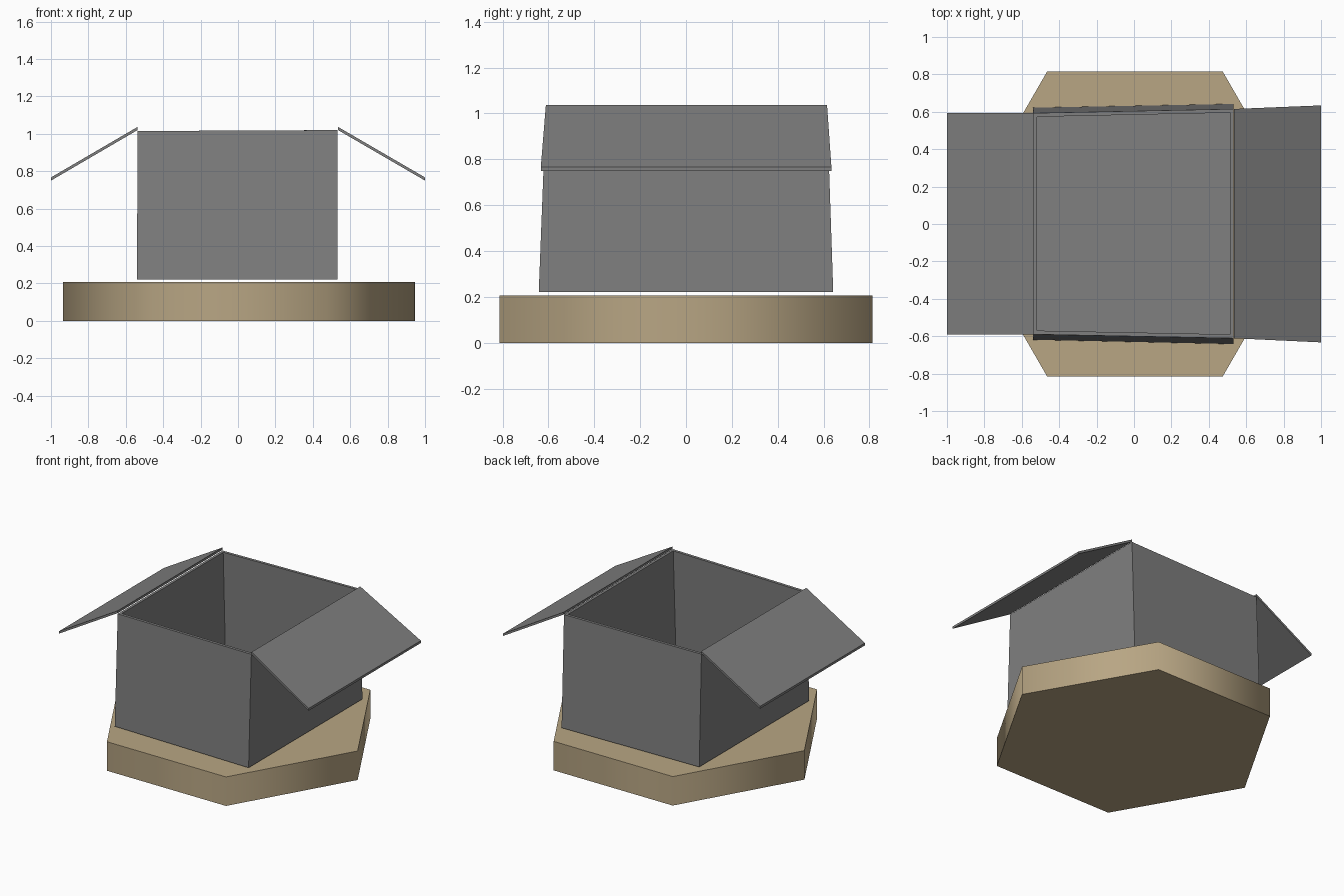
import bpy, math

if "Cube" in bpy.data.objects:
    bpy.data.objects.remove(bpy.data.objects["Cube"])


def paint(obj, name, color):
    mat = bpy.data.materials.get(name) or bpy.data.materials.new(name)
    mat.diffuse_color = (*color, 1)
    mat.use_nodes = True
    mat.node_tree.nodes["Principled BSDF"].inputs["Base Color"].default_value = mat.diffuse_color
    obj.data.materials.append(mat)


def loft(name, loops):
    """Skin a chain of four-corner loops and cap both ends."""
    verts = [v for loop in loops for v in loop]
    faces = [(3, 2, 1, 0)]
    for k in range(len(loops) - 1):
        a, b = 4 * k, 4 * k + 4
        for i in range(4):
            j = (i + 1) % 4
            faces.append((a + i, a + j, b + j, b + i))
    e = len(verts) - 4
    faces.append((e, e + 1, e + 2, e + 3))
    mesh = bpy.data.meshes.new(name)
    mesh.from_pydata(verts, [], faces)
    mesh.update()
    obj = bpy.data.objects.new(name, mesh)
    bpy.context.collection.objects.link(obj)
    paint(obj, "dark_grey", (0.215, 0.215, 0.215))
    return obj


def loop(left, right):
    """Trapezoid loop; each side is (x, y_min, y_max, z)."""
    (xl, yl0, yl1, zl), (xr, yr0, yr1, zr) = left, right
    return [(xl, yl0, zl), (xr, yr0, zr), (xr, yr1, zr), (xl, yl1, zl)]


def flap(name, left, right, t=0.017):
    """Thin sloping cardboard panel."""
    low = loop(left, right)
    return loft(name, [low, [(x, y, z + t) for x, y, z in low]])


# Hexagonal base slab
bpy.ops.mesh.primitive_cylinder_add(vertices=6, radius=0.94, depth=0.207,
                                    location=(0.005, 0, 0.1035),
                                    rotation=(0, 0, math.pi / 2))
base = bpy.context.object
base.name = "hexagonal_base"
bpy.ops.object.transform_apply(location=False, rotation=True, scale=False)
bpy.ops.object.shade_smooth_by_angle(angle=math.radians(70))
paint(base, "tan", (0.48, 0.38, 0.23))

# Open box: outer wall up, over the rim, and down to the inside floor
loft("open_box", [
    loop((-0.54, -0.619, 0.622, 0.222), (0.533, -0.642, 0.642, 0.222)),
    loop((-0.537, -0.590, 0.593, 1.015), (0.533, -0.611, 0.615, 1.02)),
    loop((-0.518, -0.570, 0.573, 1.015), (0.514, -0.590, 0.595, 1.02)),
    loop((-0.52, -0.599, 0.602, 0.242), (0.514, -0.622, 0.622, 0.242)),
])

# Side flaps folded outward
flap("left_flap", (-1.0, -0.590, 0.593, 0.75), (-0.537, -0.590, 0.593, 1.02))
flap("right_flap", (0.535, -0.611, 0.615, 1.02), (1.0, -0.633, 0.634, 0.75))
